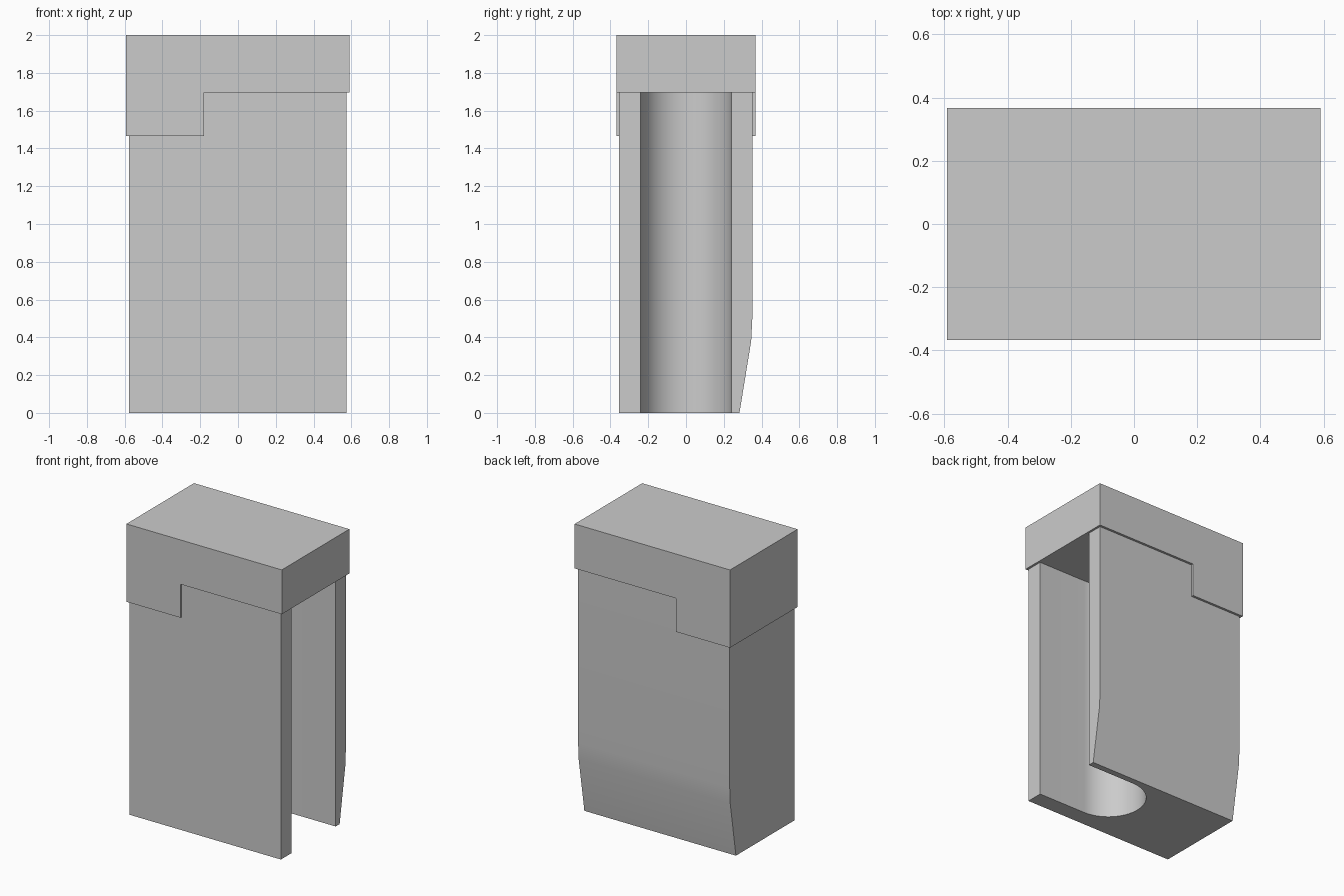
import bpy, bmesh, math
from mathutils import Vector

cube = bpy.data.objects.get("Cube")
if cube:
    bpy.data.objects.remove(cube, do_unlink=True)

grey = bpy.data.materials.new("plain grey")
grey.use_nodes = True
grey.diffuse_color = (0.6, 0.6, 0.6, 1)
grey.node_tree.nodes["Principled BSDF"].inputs["Base Color"].default_value = (0.6, 0.6, 0.6, 1)


def prism(name, outline, direction):
    """Extrude a closed outline of 3D points along a direction."""
    bm = bmesh.new()
    face = bm.faces.new([bm.verts.new(p) for p in outline])
    ext = bmesh.ops.extrude_face_region(bm, geom=[face])
    moved = [g for g in ext["geom"] if isinstance(g, bmesh.types.BMVert)]
    bmesh.ops.translate(bm, verts=moved, vec=Vector(direction))
    bmesh.ops.recalc_face_normals(bm, faces=bm.faces)
    mesh = bpy.data.meshes.new(name)
    bm.to_mesh(mesh)
    bm.free()
    mesh.materials.append(grey)
    obj = bpy.data.objects.new(name, mesh)
    bpy.context.collection.objects.link(obj)
    return obj


# Body: side profile with a tapered lower back
side = [(-0.355, 0), (0.283, 0), (0.345, 0.38), (0.351, 0.5), (0.351, 1.72), (-0.355, 1.72)]
body = prism("body", [(-0.578, y, z) for y, z in side], (1.153, 0, 0))

# Slot: round-ended channel open to the +x side, running the full height
radius, centre_x, steps = 0.24, 0.213, 32
arc = [math.pi / 2 + math.pi * i / steps for i in range(steps + 1)]
plan = [(centre_x + radius * math.cos(a), radius * math.sin(a)) for a in arc]
plan += [(0.8, -radius), (0.8, radius)]
cutter = prism("slot_cutter", [(x, y, -0.1) for x, y in plan], (0, 0, 2))
cutter.hide_render = True

cut = body.modifiers.new("slot", "BOOLEAN")
cut.operation = "DIFFERENCE"
cut.solver = "EXACT"
cut.object = cutter
bpy.context.view_layer.objects.active = body
bpy.ops.object.modifier_apply(modifier=cut.name)
bpy.data.objects.remove(cutter, do_unlink=True)

# Cap: stepped block with a deeper skirt on the closed side
front = [(-0.592, 1.465), (-0.18, 1.465), (-0.18, 1.695), (0.59, 1.695), (0.59, 2), (-0.592, 2)]
cap = prism("cap", [(x, -0.367, z) for x, z in front], (0, 0.734, 0))

# Smooth only the rounded slot and the soft back taper
bpy.ops.object.select_all(action="DESELECT")
body.select_set(True)
bpy.ops.object.shade_smooth_by_angle(angle=math.radians(30))
